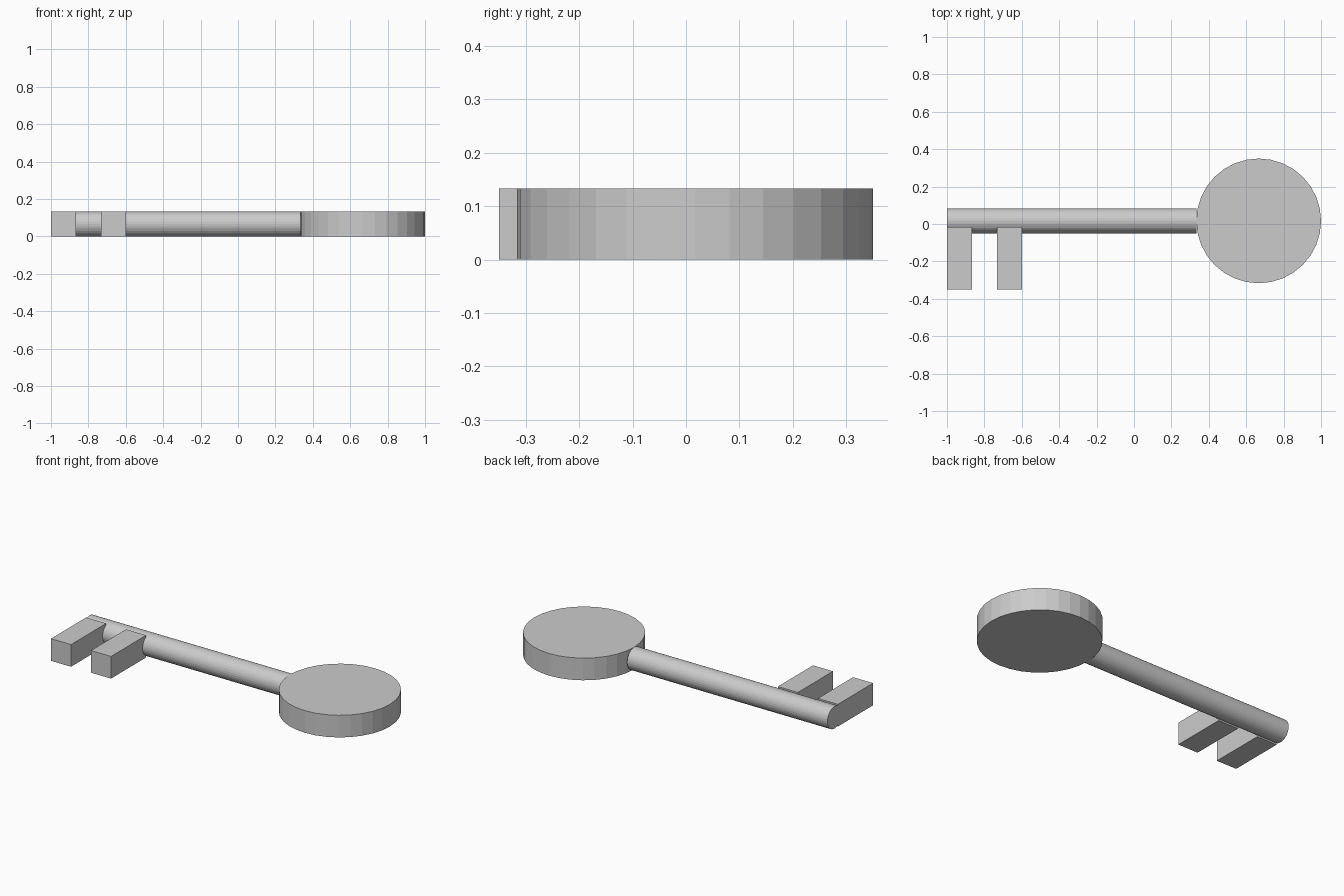
import bpy
from math import pi

if "Cube" in bpy.data.objects:
    bpy.data.objects.remove(bpy.data.objects["Cube"])

U = 1 / 15            # module: shaft radius
AXIS_Y = 0.25 * U     # centre line of shaft and bow


def cylinder(name, radius, depth, location, rotation=(0, 0, 0)):
    bpy.ops.mesh.primitive_cylinder_add(vertices=32, radius=radius, depth=depth,
                                        location=location, rotation=rotation)
    bpy.context.object.name = name


def box(name, size, location):
    bpy.ops.mesh.primitive_cube_add(size=1, location=location)
    obj = bpy.context.object
    obj.name = name
    obj.scale = size
    bpy.ops.object.transform_apply(location=False, rotation=False, scale=True)


# Round key bow
cylinder("key_bow", 5 * U, 2 * U, (10 * U, AXIS_Y, U))

# Shaft along x, touching the bow
cylinder("key_shaft", U, 20 * U, (-5 * U, AXIS_Y, U), (0, pi / 2, 0))

# Two teeth reaching from the shaft towards the front
for i, x in enumerate((-14 * U, -10 * U)):
    box(f"key_tooth_{i + 1}", (2 * U, 5 * U, 2 * U), (x, -2.75 * U, U))
